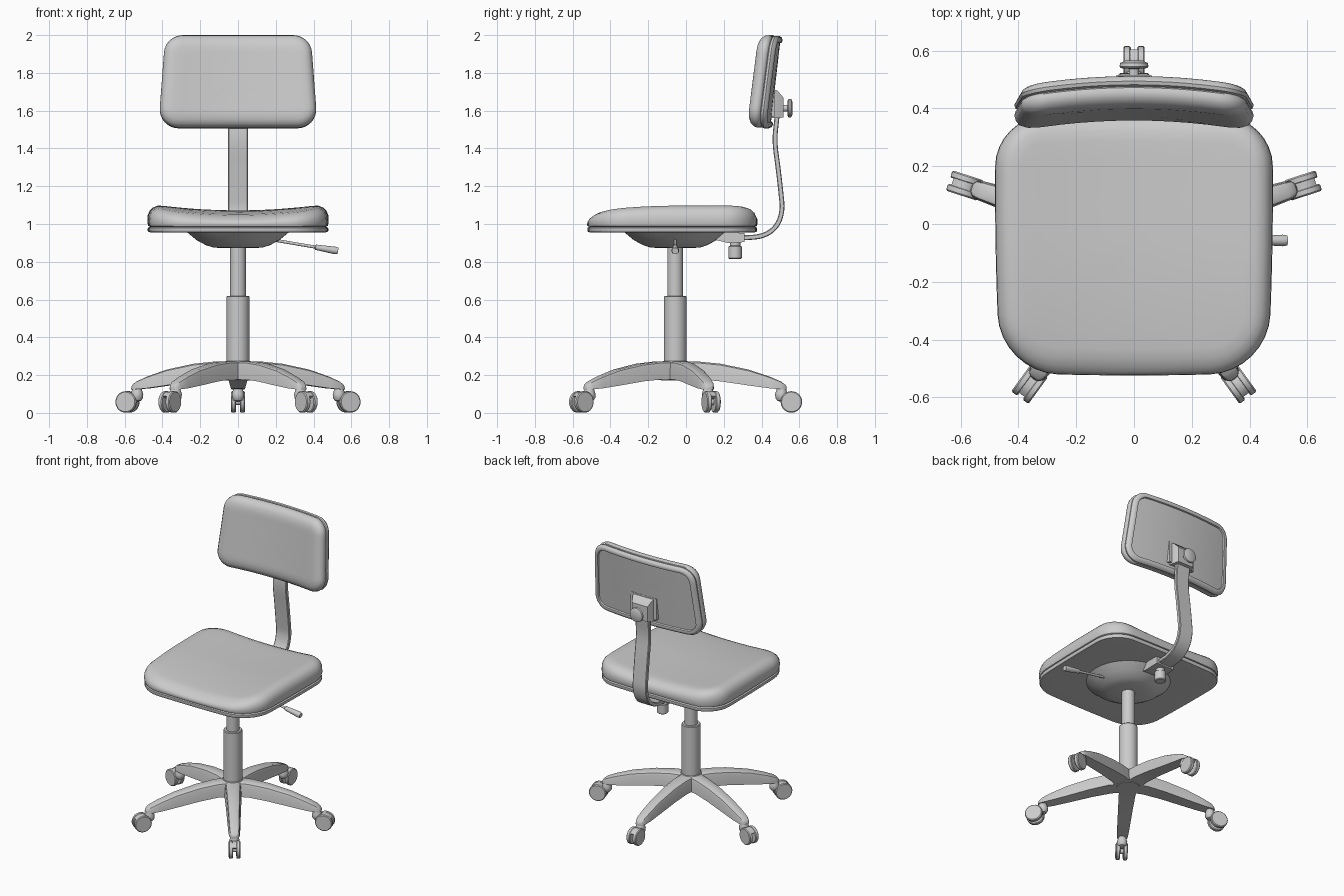
import bpy, bmesh
from math import sin, cos, pi, radians
from mathutils import Vector, Matrix

if "Cube" in bpy.data.objects:
    bpy.data.objects.remove(bpy.data.objects["Cube"])

CY = -0.057  # y of the gas column axis


def loft(name, rings, deform=None, matrix=None, angle=35):
    """Skin a list of equal-length closed rings and close both ends."""
    bm = bmesh.new()
    rows = [[bm.verts.new(p) for p in ring] for ring in rings]
    n = len(rows[0])
    for a, b in zip(rows, rows[1:]):
        for i in range(n):
            j = (i + 1) % n
            bm.faces.new((a[i], a[j], b[j], b[i]))
    for row in (rows[0], rows[-1]):
        c = bm.verts.new(sum((v.co for v in row), Vector()) / n)
        for i in range(n):
            bm.faces.new((row[i], row[(i + 1) % n], c))
    bmesh.ops.recalc_face_normals(bm, faces=bm.faces)
    if deform:
        for v in bm.verts:
            v.co = deform(v.co)
    if matrix:
        bm.transform(matrix)
    bmesh.ops.recalc_face_normals(bm, faces=bm.faces)
    me = bpy.data.meshes.new(name)
    bm.to_mesh(me)
    bm.free()
    ob = bpy.data.objects.new(name, me)
    bpy.context.collection.objects.link(ob)
    bpy.ops.object.select_all(action='DESELECT')
    bpy.context.view_layer.objects.active = ob
    ob.select_set(True)
    bpy.ops.object.shade_smooth_by_angle(angle=radians(angle))
    return ob


def lathe(name, profile, matrix, n=32):
    """Revolve (radius, height) pairs around local z."""
    return loft(name, [[Vector((r * cos(2 * pi * i / n), r * sin(2 * pi * i / n), z))
                        for i in range(n)] for r, z in profile], matrix=matrix)


def along(start, direction):
    """Matrix placing local z along a direction from a start point."""
    q = Vector(direction).to_track_quat('Z', 'Y')
    return Matrix.Translation(start) @ q.to_matrix().to_4x4()


def outline(corners, inset, arc=8, edge=10):
    """Rounded polygon (counter-clockwise x, y, radius), inset inwards."""
    arcs, m = [], len(corners)
    for k in range(m):
        p = Vector(corners[k][:2])
        a = (Vector(corners[k - 1][:2]) - p).normalized()
        b = (Vector(corners[(k + 1) % m][:2]) - p).normalized()
        r = corners[k][2]
        c = p + (a + b).normalized() * r / sin(a.angle(b) / 2)
        n0, n1 = Vector((-a.y, a.x)), Vector((b.y, -b.x))
        arcs.append([c + n0.slerp(n1, i / arc) * (r - inset) for i in range(arc + 1)])
    pts = []
    for k in range(m):
        pts += arcs[k]
        s, e = arcs[k][-1], arcs[(k + 1) % m][0]
        pts += [s.lerp(e, i / edge) for i in range(1, edge)]
    return pts


def pad(name, corners, profile, deform):
    """Cushion: rings from (inset, depth), both end faces filled with shrinking rings."""
    rings = [[Vector((p.x, p.y, d)) for p in outline(corners, i)] for i, d in profile]

    def shrink(ring):
        c = sum(ring, Vector()) / len(ring)
        return [[c.lerp(p, s) for p in ring] for s in (0.85, 0.65, 0.45, 0.22)]
    return loft(name, shrink(rings[0])[::-1] + rings + shrink(rings[-1]), deform, angle=40)


# Seat: tray lip, groove and dished cushion
def seat_shape(v):
    x, y, z = v
    w = max(0, min(1, (z - 0.985) / 0.1))
    dip = -0.028 * max(0, 1 - (x / 0.42) ** 2)
    front = -0.03 * max(0, (-0.05 - y) / 0.45) ** 2
    return Vector((x * (1 + 0.02 * (1 - (y + 0.07) ** 2 / 0.2)),
                   y + 0.012 * (1 if y > 0 else -1) * (1 - (x / 0.47) ** 2) * min(1, abs(y) / 0.3),
                   z + w * (dip + front)))


pad("seat", [(-0.46, -0.51, 0.2), (0.46, -0.51, 0.2), (0.475, 0.365, 0.16), (-0.475, 0.365, 0.16)],
    [(0.025, 0.955), (0.005, 0.957), (0, 0.964), (0.001, 0.98), (0.012, 0.985), (0.003, 0.99),
     (-0.002, 1.01), (0, 1.045), (0.01, 1.07), (0.028, 1.088), (0.055, 1.098), (0.09, 1.1)],
    seat_shape)


# Backrest: curved, tilted cushion with a recessed rear panel
def back_shape(v):
    x, h, d = v
    return Vector((x, 0.35 + d + 0.115 * h - 0.036 * (x / 0.4) ** 2, 1.51 + h - 0.1 * (d - 0.05)))


pad("backrest", [(-0.422, 0, 0.1), (0.422, 0, 0.1), (0.385, 0.49, 0.1), (-0.385, 0.49, 0.1)],
    [(0.07, 0), (0.04, 0.005), (0.018, 0.016), (0.005, 0.033), (0, 0.052), (0.005, 0.066),
     (0.014, 0.071), (0.004, 0.076), (0, 0.088), (0.008, 0.102), (0.022, 0.108), (0.034, 0.105),
     (0.038, 0.096)], back_shape)

# Spine: flat steel bar swept along a bent path (y, z)
path = [(0.18, 0.925), (0.3, 0.927), (0.39, 0.935), (0.45, 0.962), (0.49, 1.01), (0.508, 1.08),
        (0.503, 1.16), (0.487, 1.3), (0.474, 1.4), (0.472, 1.47), (0.481, 1.56), (0.49, 1.66)]
pts = []
for k in range(1, len(path) - 2):
    p0, p1, p2, p3 = (Vector(path[k + o]) for o in (-1, 0, 1, 2))
    for i in range(5):
        t = i / 5
        pts.append(0.5 * (2 * p1 + (p2 - p0) * t + (2 * p0 - 5 * p1 + 4 * p2 - p3) * t * t
                          + (3 * p1 - p0 - 3 * p2 + p3) * t ** 3))
pts = [Vector(path[0])] + pts + [Vector(p) for p in path[-2:]]
rings = []
for i, p in enumerate(pts):
    t = (pts[min(i + 1, len(pts) - 1)] - pts[max(i - 1, 0)]).normalized()
    nrm = Vector((-t.y, t.x)) * 0.013
    sec = [(-0.053, -0.7), (-0.048, -1), (0.048, -1), (0.053, -0.7),
           (0.053, 0.7), (0.048, 1), (-0.048, 1), (-0.053, 0.7)]
    rings.append([Vector((x, p.x + nrm.x * s, p.y + nrm.y * s)) for x, s in sec])
loft("spine", rings)


def tapered(name, sections):
    """Box loft from (y, half width, z low, z high) slices."""
    return loft(name, [[Vector((-w, y, a)), Vector((w, y, a)), Vector((w, y, b)), Vector((-w, y, b))]
                       for y, w, a, b in sections])


# Back bracket: flange, raised cover and clamp knob
tapered("back_flange", [(0.44, 0.105, 1.57, 1.72), (0.472, 0.1, 1.57, 1.72)])
tapered("back_bracket", [(0.45, 0.085, 1.56, 1.72), (0.485, 0.075, 1.56, 1.705),
                         (0.515, 0.06, 1.565, 1.67)])
lathe("back_knob", [(0.018, 0), (0.018, 0.035), (0.045, 0.037), (0.05, 0.043), (0.048, 0.055),
                    (0.03, 0.063)], along((0, 0.502, 1.613), (0, 1, 0)))

# Under-seat mechanism: dish, spine socket and lower knob
lathe("seat_dish", [(0.275, 0.96), (0.262, 0.95), (0.22, 0.915), (0.17, 0.888), (0.13, 0.875),
                    (0.05, 0.872)], Matrix.Translation((0, CY, 0)), 48)
tapered("spine_socket", [(0.1, 0.045, 0.93, 0.957), (0.22, 0.07, 0.9, 0.957), (0.31, 0.07, 0.904, 0.952)])
lathe("socket_knob", [(0.03, 0.815), (0.036, 0.82), (0.036, 0.88), (0.028, 0.885), (0.028, 0.91)],
      Matrix.Translation((0, 0.26, 0)))

# Height lever
lathe("lever", [(0.008, 0), (0.008, 0.25), (0.014, 0.255), (0.02, 0.36), (0.017, 0.375)],
      along((0.16, CY, 0.92), (0.37, 0, -0.063)), 20)

# Gas column
lathe("column", [(0.06, 0.18), (0.06, 0.615), (0.056, 0.62), (0.042, 0.62), (0.042, 0.88)],
      Matrix.Translation((0, CY, 0)))
lathe("hub", [(0.075, 0.172), (0.078, 0.2), (0.074, 0.262), (0.064, 0.275)],
      Matrix.Translation((0, CY, 0)))

# Five arms with twin-wheel casters; arm slices are (radius, top, bottom, half width)
arm = [(0, 0.272, 0.172, 0.058), (0.12, 0.272, 0.178, 0.053), (0.24, 0.26, 0.167, 0.048),
       (0.39, 0.229, 0.145, 0.042), (0.5, 0.192, 0.13, 0.038), (0.56, 0.166, 0.125, 0.034),
       (0.582, 0.15, 0.125, 0.025), (0.59, 0.138, 0.125, 0.014)]
arm_rings = [[Vector((r, w * s, b + (t - b) * h)) for s, h in
              ((-1, 0), (1, 0), (0.9, 0.75), (0.8, 0.92), (0.55, 1), (-0.55, 1), (-0.8, 0.92), (-0.9, 0.75))]
             for r, t, b, w in arm]
for k in range(5):
    m = Matrix.Translation((0, CY, 0)) @ Matrix.Rotation(pi / 2 + k * 2 * pi / 5, 4, 'Z')
    loft(f"arm_{k}", arm_rings, matrix=m)
    lathe(f"caster_stem_{k}", [(0.008, 0.06), (0.022, 0.065), (0.032, 0.08), (0.033, 0.1),
                               (0.027, 0.118), (0.022, 0.14)], m @ Matrix.Translation((0.562, 0, 0)), 20)
    lathe(f"caster_axle_{k}", [(0.016, -0.03), (0.016, 0.03)], m @ along((0.615, 0, 0.058), (0, 1, 0)), 12)
    # hood strip over the gap between the wheels
    hood = []
    for i in range(9):
        a = radians(35 + 145 * i / 8)
        hood.append([Vector((0.615 + cos(a) * q, y, 0.058 + sin(a) * q))
                     for q, y in ((0.03, -0.016), (0.03, 0.016), (0.055, 0.016), (0.055, -0.016))])
    loft(f"caster_hood_{k}", hood, matrix=m)
    for s in (-1, 1):
        lathe(f"caster_wheel_{k}_{'lr'[s > 0]}", [(0.052, 0.011), (0.057, 0.015), (0.057, 0.032), (0.052, 0.037)],
              m @ along((0.615, 0, 0.058), (0, s, 0)), 28)
